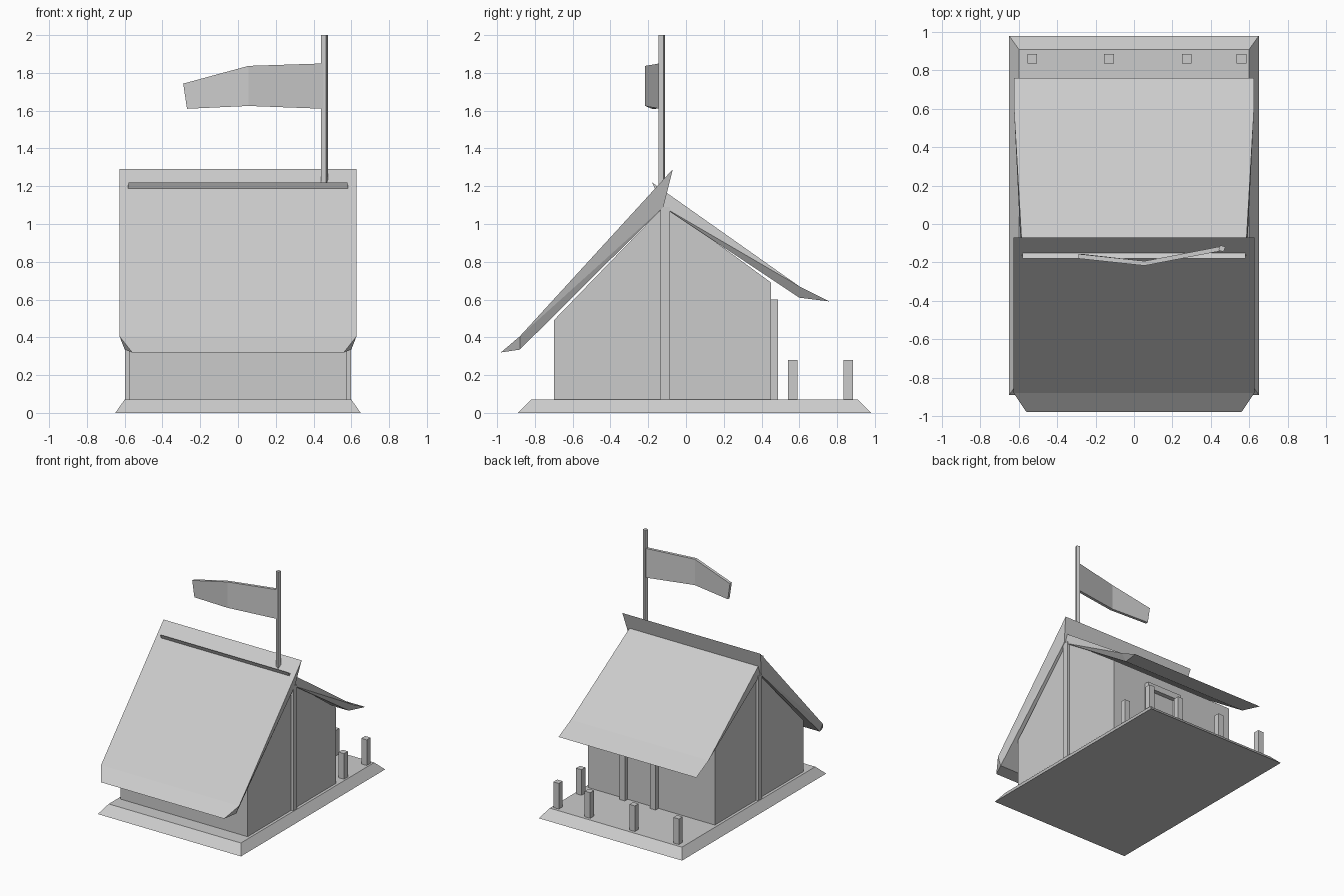
import bpy, bmesh, math
from mathutils import Matrix

if "Cube" in bpy.data.objects:
    bpy.data.objects.remove(bpy.data.objects["Cube"])


def finish(name, bm):
    bmesh.ops.recalc_face_normals(bm, faces=bm.faces)
    me = bpy.data.meshes.new(name)
    bm.to_mesh(me)
    bm.free()
    ob = bpy.data.objects.new(name, me)
    bpy.context.collection.objects.link(ob)
    return ob


def box(name, x0, x1, y0, y1, z0, z1, inset=(0, 0), turn=0):
    """Box with optional inset of its top and turn about its own z axis."""
    bm = bmesh.new()
    bmesh.ops.create_cube(bm, size=1)
    for v in bm.verts:
        top = v.co.z > 0
        v.co.x *= (x1 - x0) - (2 * inset[0] if top else 0)
        v.co.y *= (y1 - y0) - (2 * inset[1] if top else 0)
        v.co.z *= z1 - z0
    bm.transform(Matrix.Translation(((x0 + x1) / 2, (y0 + y1) / 2, (z0 + z1) / 2))
                 @ Matrix.Rotation(turn, 4, 'Z'))
    return finish(name, bm)


def mirrored_prism(name, profile, fan=0):
    """Loft a side profile of (y, z, half width) across x = 0."""
    bm = bmesh.new()
    rows = [[bm.verts.new((s * w, y, z)) for y, z, w in profile] for s in (-1, 1)]
    n = len(profile)
    for i in range(n):
        j = (i + 1) % n
        bm.faces.new((rows[0][i], rows[0][j], rows[1][j], rows[1][i]))
    for r in rows:
        for k in range(1, n - 1):
            bm.faces.new((r[fan], r[(fan + k) % n], r[(fan + k + 1) % n]))
    return finish(name, bm)


# Sloped foundation
box("base", -0.65, 0.65, -0.89, 0.98, 0, 0.07, (0.05, 0.07))

# House walls with gabled ends
W = 0.577
mirrored_prism("walls", [(-0.70, 0.07, W), (0.45, 0.07, W), (0.45, 0.69, W),
                         (-0.11, 1.10, W), (-0.70, 0.49, W)], fan=3)

# Gable posts
for s, side in ((-1, "left"), (1, "right")):
    box("gable_post_" + side, s * 0.585 - 0.012, s * 0.585 + 0.012,
        -0.135, -0.085, 0.07, 1.09)

# Two crossing roof slabs with flared eaves
mirrored_prism("front_roof", [(-0.07, 1.29, 0.627), (-0.88, 0.405, 0.627),
                              (-0.98, 0.32, 0.56), (-0.88, 0.335, 0.60),
                              (-0.12, 1.09, 0.60)], fan=1)
mirrored_prism("rear_roof", [(-0.18, 1.22, 0.58), (0.60, 0.67, 0.625),
                             (0.76, 0.59, 0.625), (0.60, 0.61, 0.585),
                             (-0.12, 1.09, 0.59)], fan=1)

# Door frame on the rear wall
box("door_jamb_left", -0.065, -0.015, 0.44, 0.487, 0.07, 0.60)
box("door_jamb_right", 0.215, 0.265, 0.44, 0.487, 0.07, 0.60)
box("door_lintel", -0.015, 0.215, 0.44, 0.487, 0.55, 0.60)

# Porch posts
for i, (x, y) in enumerate([(-0.53, 0.86), (-0.13, 0.86), (0.275, 0.86),
                            (0.56, 0.86), (0.56, 0.565)]):
    box(f"porch_post_{i + 1}", x - 0.025, x + 0.025, y - 0.025, y + 0.025, 0.07, 0.28)

# Flag pole
box("flag_pole", 0.444, 0.472, -0.142, -0.114, 1.05, 2.0, turn=math.radians(-20))

# Waving flag: stations of (x, y, bottom z, top z)
bm = bmesh.new()
rings = []
for x, y, z0, z1 in [(0.455, -0.128, 1.61, 1.85), (0.055, -0.205, 1.625, 1.837),
                     (-0.28, -0.168, 1.61, 1.743)]:
    lean = 0.01 if x < 0 else 0
    rings.append([bm.verts.new(p) for p in (
        (x + lean, y - 0.012, z0), (x + lean, y + 0.012, z0),
        (x - lean, y + 0.012, z1), (x - lean, y - 0.012, z1))])
for a, b in zip(rings, rings[1:]):
    for i in range(4):
        j = (i + 1) % 4
        bm.faces.new((a[i], a[j], b[j], b[i]))
bm.faces.new(rings[0])
bm.faces.new(rings[-1])
finish("flag", bm)
